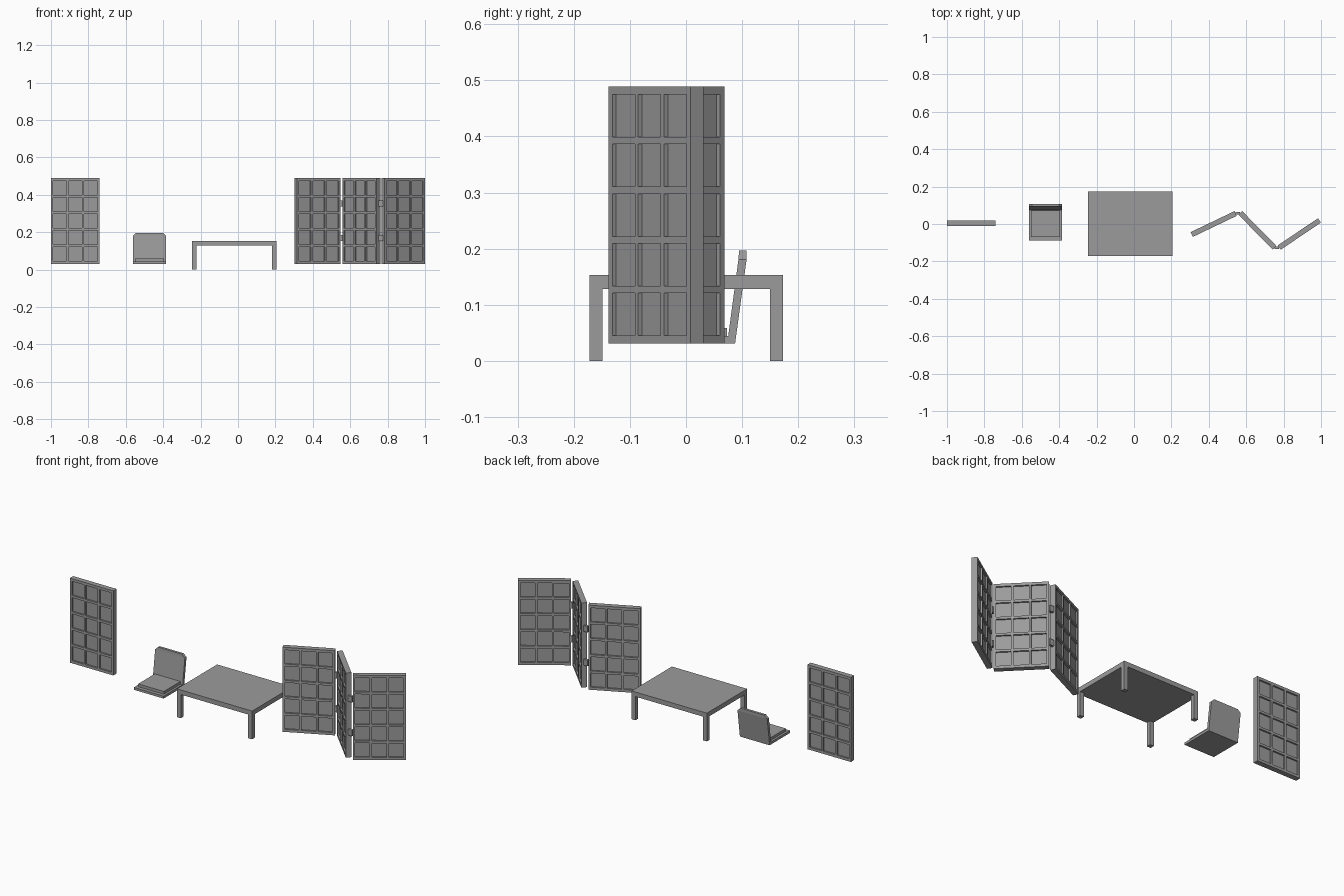
import bpy
import bmesh
from math import radians
from mathutils import Matrix, Vector

cube = bpy.data.objects.get("Cube")
if cube:
    bpy.data.objects.remove(cube, do_unlink=True)

GREY = (0.33, 0.33, 0.33, 1.0)
grey = bpy.data.materials.new("plain grey")
grey.use_nodes = True
grey.diffuse_color = GREY
grey.node_tree.nodes["Principled BSDF"].inputs["Base Color"].default_value = GREY


def finish(name, bm, matrix=Matrix()):
    bmesh.ops.recalc_face_normals(bm, faces=bm.faces[:])
    mesh = bpy.data.meshes.new(name)
    bm.to_mesh(mesh)
    bm.free()
    mesh.materials.append(grey)
    obj = bpy.data.objects.new(name, mesh)
    obj.matrix_world = matrix
    bpy.context.collection.objects.link(obj)
    return obj


def box(name, low, high, angle=0):
    low, high = Vector(low), Vector(high)
    bm = bmesh.new()
    bmesh.ops.create_cube(bm, size=1)
    bmesh.ops.scale(bm, vec=high - low, verts=bm.verts[:])
    place = Matrix.Translation((low + high) / 2) @ Matrix.Rotation(angle, 4, 'Z')
    return finish(name, bm, place)


def cuts(length, margin, bar, count):
    # Positions of the frame edges and every cell edge along one direction
    cell = (length - 2 * margin - (count - 1) * bar) / count
    result = [-length / 2]
    for i in range(count):
        start = -length / 2 + margin + i * (cell + bar)
        result += [start, start + cell]
    return result + [length / 2]


# Lattice screen panel: a slab with recessed cells on both faces
WIDE, TALL, THICK, RECESS = 0.26, 0.458, 0.028, 0.0085


def screen_panel(name, x, y, degrees):
    bm = bmesh.new()
    xs, zs = cuts(WIDE, 0.0115, 0.011, 3), cuts(TALL, 0.0145, 0.0125, 5)
    cells, rims = [], []
    for y_face in (-THICK / 2, THICK / 2):
        grid = [[bm.verts.new((px, y_face, pz)) for pz in zs] for px in xs]
        for i in range(len(xs) - 1):
            for j in range(len(zs) - 1):
                face = bm.faces.new((grid[i][j], grid[i + 1][j],
                                     grid[i + 1][j + 1], grid[i][j + 1]))
                if i % 2 and j % 2:
                    cells.append(face)
        rims.append([c[0] for c in grid] + grid[-1][1:]
                    + [c[-1] for c in grid[-2::-1]] + grid[0][-2:0:-1])
    front, back = rims
    for k in range(len(front)):
        bm.faces.new((front[k - 1], front[k], back[k], back[k - 1]))
    bmesh.ops.recalc_face_normals(bm, faces=bm.faces[:])
    bmesh.ops.inset_individual(bm, faces=cells, thickness=0, depth=-RECESS)
    place = (Matrix.Translation((x, y, 0.031 + TALL / 2))
             @ Matrix.Rotation(radians(degrees), 4, 'Z'))
    return finish(name, bm, place)


screen_panel("single_screen", -0.87, 0.004, 0)
screen_panel("folding_screen_inner", 0.426, 0.0, 25.6)
screen_panel("folding_screen_middle", 0.66, -0.034, -45.5)
screen_panel("folding_screen_outer", 0.884, -0.0535, 34)

# Hinges bridging the gaps between the folding panels
for side, hx, hy in (("inner", 0.556, 0.058), ("outer", 0.764, -0.126)):
    for level, hz in (("lower", 0.17), ("upper", 0.353)):
        box(f"hinge_{side}_{level}", (hx - 0.012, hy - 0.007, hz - 0.016),
            (hx + 0.012, hy + 0.007, hz + 0.016))

# Low table with square legs flush with the corners
X0, X1, Y0, Y1, LEG = -0.246, 0.205, -0.172, 0.173, 0.0235
box("table_top", (X0, Y0, 0.128), (X1, Y1, 0.153))
for side, lx in (("right", X0), ("left", X1 - LEG)):
    for end, ly in (("front", Y0), ("back", Y1 - LEG)):
        box(f"table_leg_{end}_{side}", (lx, ly, 0), (lx + LEG, ly + LEG, 0.128))

# Legless floor chair: base, cushion and leaning back with clipped corners
CX, HALF = -0.473, 0.089
box("chair_base", (CX - HALF, -0.088, 0.031), (CX + HALF, 0.075, 0.044))
box("chair_cushion", (CX - 0.077, -0.069, 0.044), (CX + 0.077, 0.073, 0.059))

bm = bmesh.new()
rings = []
for z, near, far, half in ((0.031, 0.0735, 0.0875, HALF),
                           (0.181, 0.0935, 0.108, HALF),
                           (0.197, 0.0945, 0.108, HALF - 0.017)):
    rings.append([bm.verts.new((CX + sx * half, y, z))
                  for sx, y in ((-1, near), (1, near), (1, far), (-1, far))])
for lower, upper in zip(rings, rings[1:]):
    for k in range(4):
        bm.faces.new((lower[k - 1], lower[k], upper[k], upper[k - 1]))
bm.faces.new(rings[0][::-1])
bm.faces.new(rings[-1])
finish("chair_back", bm)
